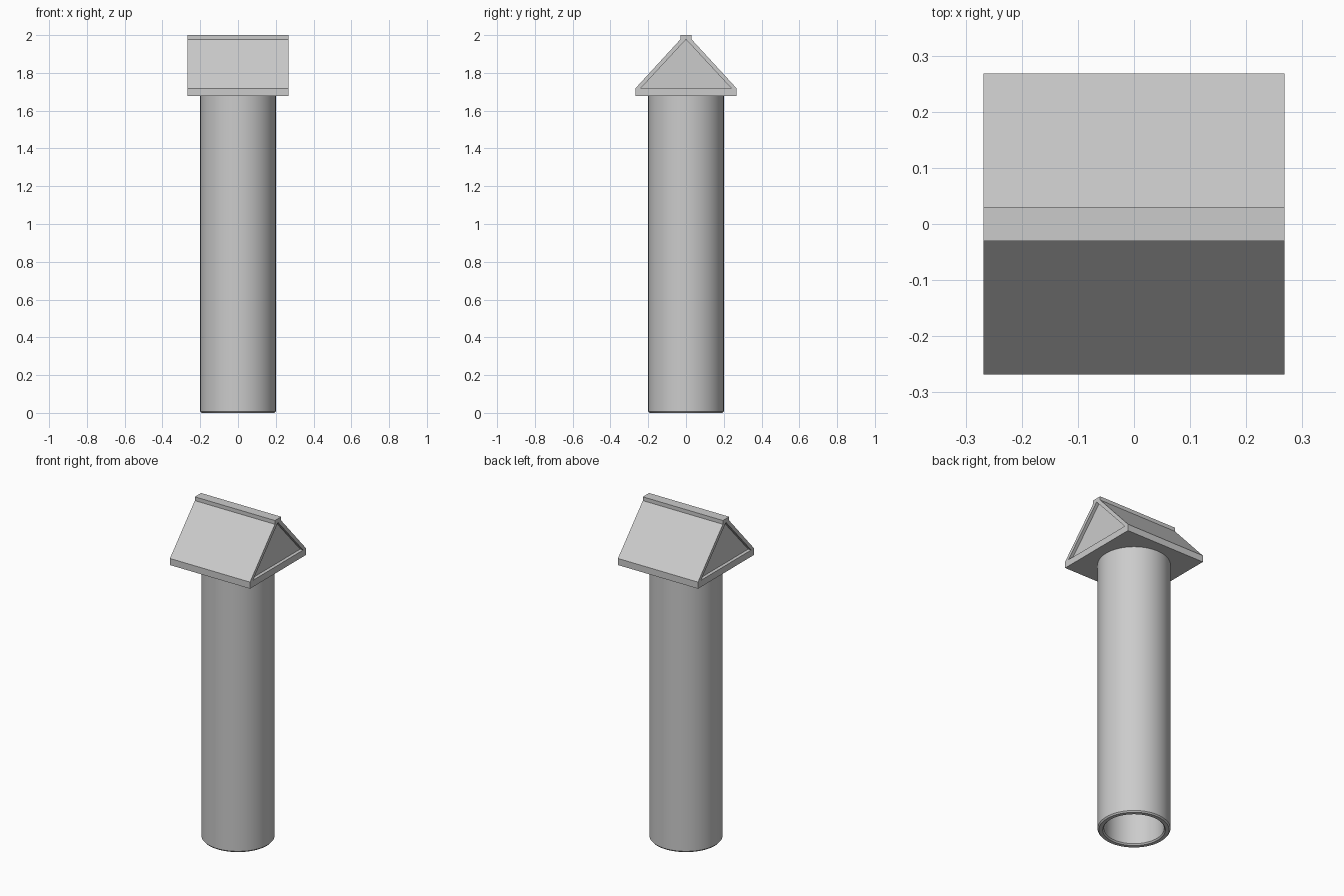
import bpy, bmesh
from math import sin, cos, tau

if "Cube" in bpy.data.objects:
    bpy.data.objects.remove(bpy.data.objects["Cube"])


def make_object(name, bm):
    bmesh.ops.recalc_face_normals(bm, faces=bm.faces)
    mesh = bpy.data.meshes.new(name)
    bm.to_mesh(mesh)
    bm.free()
    obj = bpy.data.objects.new(name, mesh)
    bpy.context.collection.objects.link(obj)
    return obj


# Hollow pipe: closed wall profile (radius, z) swept round z, eased lower rim
wall = [(0.165, 1.68), (0.165, 0.008), (0.172, 0.0),
        (0.193, 0.0), (0.2, 0.008), (0.2, 1.68)]
SIDES = 64
bm = bmesh.new()
rings = [[bm.verts.new((r * cos(tau * i / SIDES), r * sin(tau * i / SIDES), z))
          for r, z in wall] for i in range(SIDES)]
for i in range(SIDES):
    a, b = rings[i], rings[(i + 1) % SIDES]
    for j in range(len(wall)):
        k = (j + 1) % len(wall)
        bm.faces.new((a[j], b[j], b[k], a[k]))
pipe = make_object("pipe", bm)
bpy.context.view_layer.objects.active = pipe
pipe.select_set(True)
bpy.ops.object.shade_smooth_by_angle(angle=0.6)

# Gabled cap: outer (y, z) profile with ridge strip, framing a recessed gable panel
half = [(0.268, 1.678), (0.268, 1.718), (0.03, 1.977), (0.03, 2.0)]
outer = half + [(-y, z) for y, z in reversed(half)]
gable = [(0.24, 1.718), (0.0, 1.977), (-0.24, 1.718)]
W, RECESS = 0.268, 0.02

bm = bmesh.new()
outlines = []
for side in (-1, 1):
    o = [bm.verts.new((side * W, y, z)) for y, z in outer]
    g = [bm.verts.new((side * W, y, z)) for y, z in gable]
    p = [bm.verts.new((side * (W - RECESS), y, z)) for y, z in gable]
    outlines.append(o)
    # frame faces around the opening
    for loop in ((o[0], o[1], g[0]), (o[1], o[2], g[1], g[0]),
                 (o[2], o[3], o[4], o[5], g[1]),
                 (o[5], o[6], g[2], g[1]), (o[6], o[7], g[2]),
                 (o[7], o[0], g[0], g[2])):
        bm.faces.new(loop)
    # recess walls and panel
    for i in range(3):
        j = (i + 1) % 3
        bm.faces.new((g[i], g[j], p[j], p[i]))
    bm.faces.new(p)
# roof slopes, eaves, ridge and underside
a, b = outlines
for i in range(len(outer)):
    j = (i + 1) % len(outer)
    bm.faces.new((a[i], a[j], b[j], b[i]))
make_object("gabled_cap", bm)
